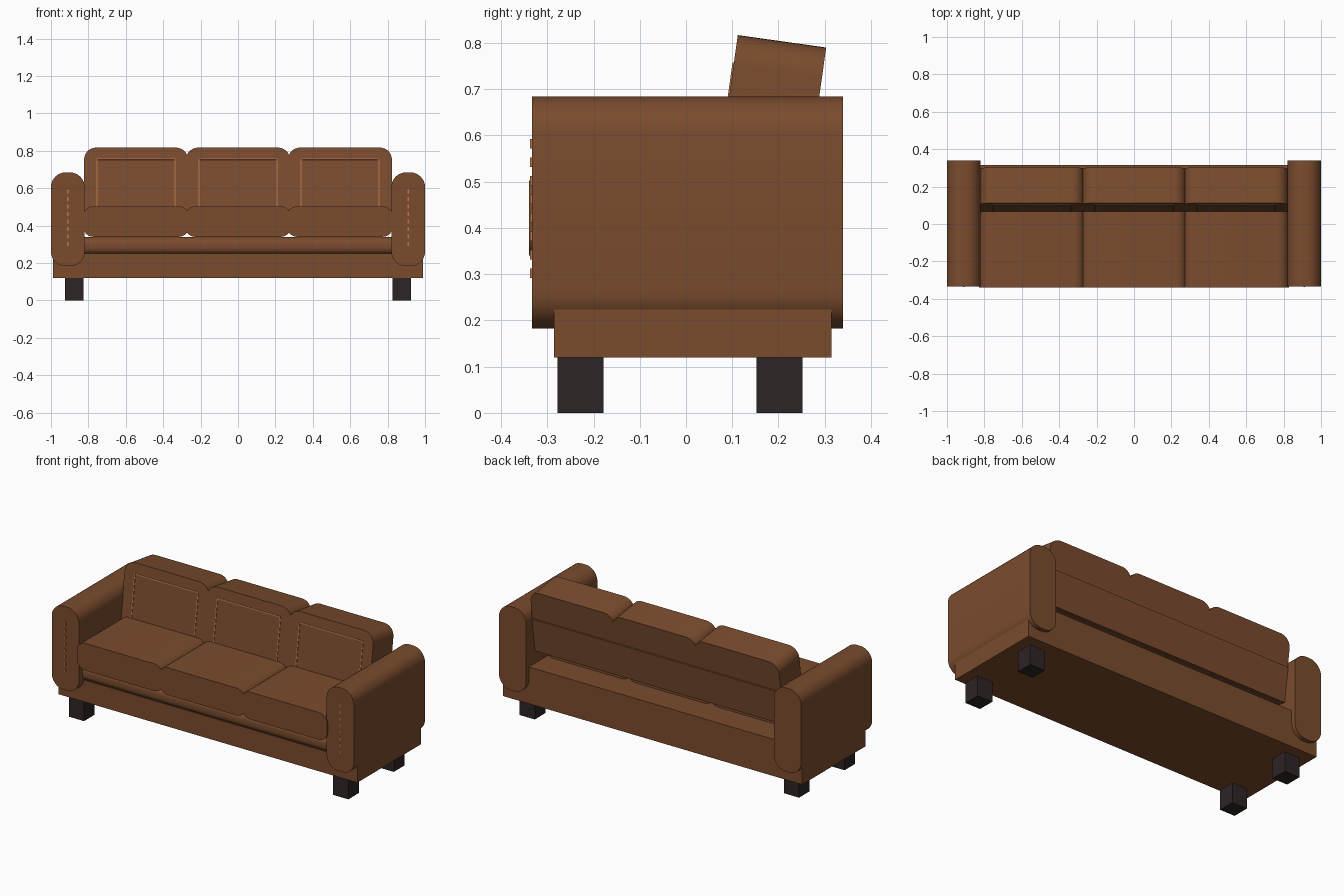
import bpy, bmesh, math
from mathutils import Matrix, Vector

if "Cube" in bpy.data.objects:
    bpy.data.objects.remove(bpy.data.objects["Cube"])


def material(name, rgb):
    m = bpy.data.materials.new(name)
    m.diffuse_color = (*rgb, 1)
    m.use_nodes = True
    m.node_tree.nodes["Principled BSDF"].inputs["Base Color"].default_value = m.diffuse_color
    return m


LEATHER = material("brown leather", (0.195, 0.072, 0.027))
WOOD = material("dark wood", (0.027, 0.018, 0.018))
THREAD = material("tan thread", (0.50, 0.19, 0.085))
TILT = Matrix.Rotation(math.radians(-8), 4, 'X')


def finish(name, bm, mat, matrix=None):
    bmesh.ops.recalc_face_normals(bm, faces=bm.faces)
    me = bpy.data.meshes.new(name)
    bm.to_mesh(me)
    bm.free()
    me.materials.append(mat)
    ob = bpy.data.objects.new(name, me)
    bpy.context.collection.objects.link(ob)
    if matrix:
        ob.matrix_world = matrix
    bpy.ops.object.select_all(action='DESELECT')
    ob.select_set(True)
    bpy.context.view_layer.objects.active = ob
    bpy.ops.object.shade_smooth_by_angle(angle=math.radians(35))
    return ob


def add_box(bm, x0, x1, y0, y1, z0, z1):
    size = Matrix.Diagonal((x1 - x0, y1 - y0, z1 - z0, 1))
    centre = Matrix.Translation(((x0 + x1) / 2, (y0 + y1) / 2, (z0 + z1) / 2))
    bmesh.ops.create_cube(bm, size=1, matrix=centre @ size)


def box(name, bounds, mat, matrix=None):
    bm = bmesh.new()
    add_box(bm, *bounds)
    return finish(name, bm, mat, matrix)


def rounded(u0, u1, v0, v1, r, steps=8):
    """Rounded rectangle outline."""
    pts = []
    for cu, cv, a in ((u1 - r, v1 - r, 0), (u0 + r, v1 - r, 90),
                      (u0 + r, v0 + r, 180), (u1 - r, v0 + r, 270)):
        for i in range(steps + 1):
            t = math.radians(a + 90 * i / steps)
            pts.append((cu + r * math.cos(t), cv + r * math.sin(t)))
    return pts


def extrude(name, coords, vec, mat, matrix=None):
    bm = bmesh.new()
    f = bm.faces.new([bm.verts.new(c) for c in coords])
    new = bmesh.ops.extrude_face_region(bm, geom=[f])["geom"]
    verts = [g for g in new if isinstance(g, bmesh.types.BMVert)]
    bmesh.ops.translate(bm, verts=verts, vec=Vector(vec))
    return finish(name, bm, mat, matrix)


def slab(name, x0, x1, y0, y1, z0, z1, r, matrix=None):
    """Padded block with corners rounded in the front view."""
    coords = [(x, y0, z) for x, z in rounded(x0, x1, z0, z1, r)]
    return extrude(name, coords, (0, y1 - y0, 0), LEATHER, matrix)


# Base frame and the rolled platform above it
box("base", (-0.99, 0.99, -0.285, 0.315, 0.12, 0.25), LEATHER)
roll = [p for p in rounded(-0.3, 0.3, 0.245, 0.34, 0.04) if p[0] < 0]
roll += [(0.315, 0.245), (0.315, 0.34)]
extrude("platform", [(-0.83, y, z) for y, z in roll], (1.66, 0, 0), LEATHER)

# Arms with dashed stitching, and legs
for s, side in ((-1, "left"), (1, "right")):
    x0, x1 = sorted((s * 0.82, s * 1.0))
    slab(side + "_arm", x0, x1, -0.333, 0.34, 0.183, 0.684, 0.078)
    bm = bmesh.new()
    for i in range(8):
        z = 0.302 + 0.04 * i
        add_box(bm, s * 0.91 - 0.003, s * 0.91 + 0.003, -0.337, -0.33, z - 0.01, z + 0.01)
    finish(side + "_arm_stitching", bm, THREAD)
    lx0, lx1 = sorted((s * 0.825, s * 0.925))
    for y, end in ((-0.278, "front"), (0.152, "back")):
        box(f"{end}_{side}_leg", (lx0, lx1, y, y + 0.1, 0, 0.125), WOOD)

# Seat cushions, leaning back cushions and their stitched panels
lean = Matrix.Translation((0, 0.112, 0.817)) @ TILT   # origin: top front edge
for c, half, side in ((-0.545, 0.283, "left"), (0, 0.283, "middle"), (0.545, 0.283, "right")):
    slab(side + "_seat", c - half, c + half, -0.34, 0.15, 0.34, 0.503, 0.055)
    slab(side + "_back_cushion", c - half + 0.005, c + half - 0.005, 0, 0.193, -0.385, 0, 0.065, lean)
    bm = bmesh.new()
    for x in (c - 0.209, c + 0.209):
        add_box(bm, x - 0.003, x + 0.003, -0.003, 0.003, -0.33, -0.063)
    add_box(bm, c - 0.209, c + 0.209, -0.003, 0.003, -0.066, -0.06)
    finish(side + "_back_stitching", bm, THREAD, lean)

# Rear board holding the back cushions
box("back_board", (-0.825, 0.825, 0.15, 0.2, -0.38, -0.175), LEATHER, lean)
